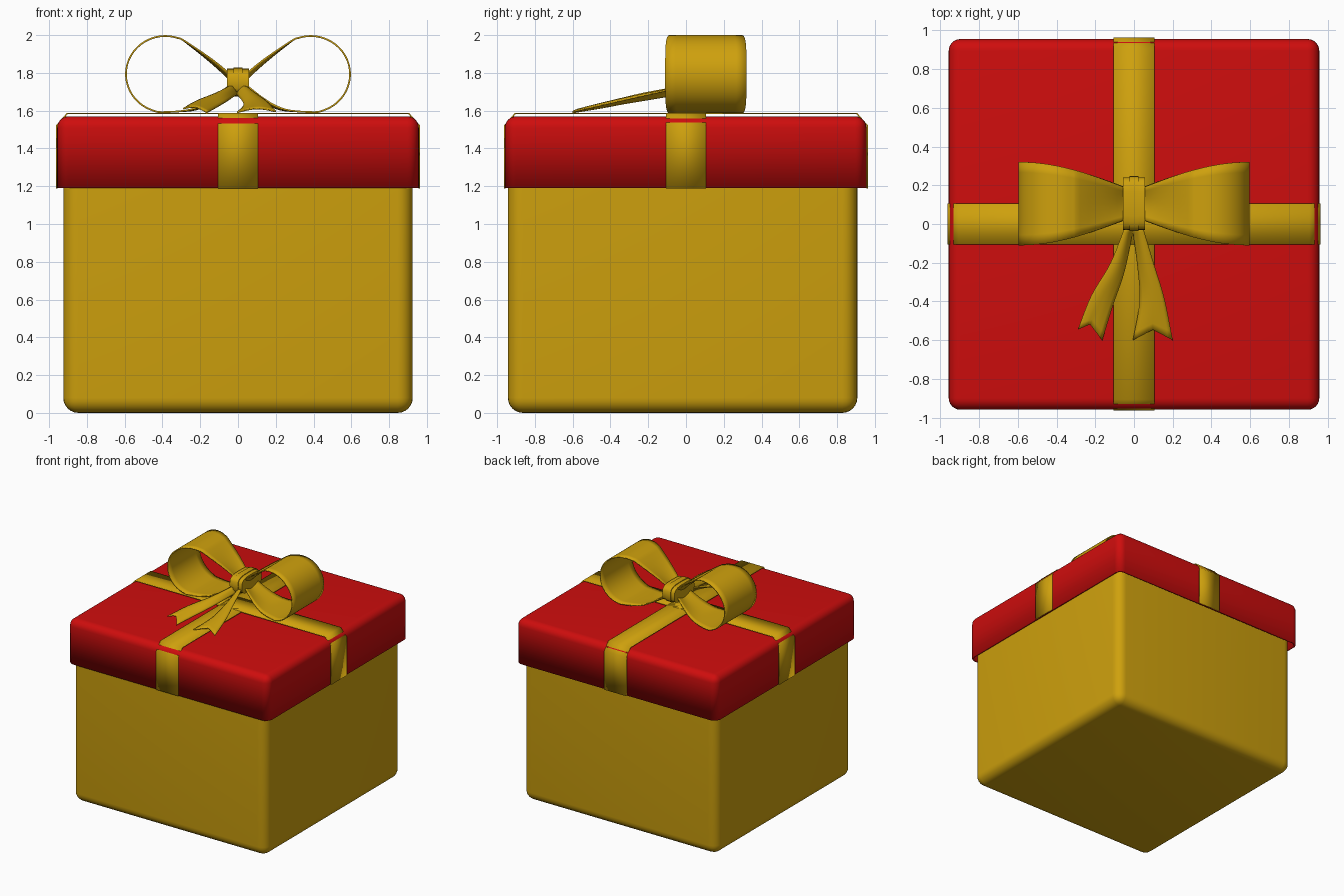
import bpy, bmesh, math
from mathutils import Vector

if "Cube" in bpy.data.objects:
    bpy.data.objects.remove(bpy.data.objects["Cube"])


def material(name, rgb):
    m = bpy.data.materials.new(name)
    m.use_nodes = True
    col = (*rgb, 1)
    m.diffuse_color = col
    m.node_tree.nodes["Principled BSDF"].inputs["Base Color"].default_value = col
    return m


gold = material("gold", (0.62, 0.355, 0.004))
red = material("red", (0.62, 0.004, 0.004))


def finish(name, bm, mat, angle=40):
    bmesh.ops.recalc_face_normals(bm, faces=bm.faces)
    mesh = bpy.data.meshes.new(name)
    bm.to_mesh(mesh)
    bm.free()
    ob = bpy.data.objects.new(name, mesh)
    bpy.context.collection.objects.link(ob)
    mesh.materials.append(mat)
    bpy.ops.object.select_all(action="DESELECT")
    ob.select_set(True)
    bpy.context.view_layer.objects.active = ob
    bpy.ops.object.shade_smooth_by_angle(angle=math.radians(angle))
    return ob


def rounded_box(name, half, y, z0, z1, radius, sharp_z, mat):
    """Box with every edge rounded except those around the face at sharp_z."""
    bm = bmesh.new()
    bmesh.ops.create_cube(bm, size=2)
    for v in bm.verts:
        v.co = (v.co.x * half, v.co.y * half + y, z1 if v.co.z > 0 else z0)
    edges = [e for e in bm.edges
             if not all(abs(v.co.z - sharp_z) < 1e-4 for v in e.verts)]
    bmesh.ops.bevel(bm, geom=edges, offset=radius, segments=6,
                    profile=0.5, affect="EDGES")
    return bm


def sheet(rows, name, thickness, angle=50):
    """Thin ribbon surface through rows of points."""
    bm = bmesh.new()
    grid = [[bm.verts.new(p) for p in row] for row in rows]
    for a, b in zip(grid, grid[1:]):
        for i in range(len(a) - 1):
            bm.faces.new((a[i], a[i + 1], b[i + 1], b[i]))
    ob = finish(name, bm, gold, angle)
    sol = ob.modifiers.new("thickness", "SOLIDIFY")
    sol.thickness = thickness
    sol.offset = 0
    return ob


def spline(points, steps):
    """Catmull-Rom curve through the points."""
    p = [Vector(q) for q in points]
    p = [2 * p[0] - p[1]] + p + [2 * p[-1] - p[-2]]
    out = []
    for a, b, c, d in zip(p, p[1:], p[2:], p[3:]):
        for k in range(steps):
            t = k / steps
            out.append(0.5 * (2 * b + (c - a) * t + (2 * a - 5 * b + 4 * c - d) * t * t
                              + (3 * b - a - 3 * c + d) * t ** 3))
    return out + [p[-2]]


# Box body
finish("box_body", rounded_box("body", 0.925, -0.018, 0, 1.5, 0.08, 1.5, gold), gold)

# Lid: open underneath, with thin walls
bm = rounded_box("lid", 0.957, -0.002, 1.19, 1.57, 0.06, 1.19, red)
bmesh.ops.delete(bm, geom=[f for f in bm.faces if f.calc_center_median().z < 1.191],
                 context="FACES")
lid = finish("box_lid", bm, red)
wall = lid.modifiers.new("wall", "SOLIDIFY")
wall.thickness = 0.015
wall.offset = -1

# Two flat ribbons crossing over the lid
right = [(0.904, 1.585), (0.96, 1.52), (0.96, 1.188)]
path = [(-s, z) for s, z in reversed(right)] + right
for name, along_x in (("ribbon_across", True), ("ribbon_front_to_back", False)):
    rows = [[(s, w, z) if along_x else (w, s, z) for w in (-0.105, 0.105)]
            for s, z in path]
    sheet(rows, name, 0.008, 15)

# Bow loops: teardrop path, narrowing and creased towards the knot
BOW_Y = 0.105
arc = [(0.385 + 0.208 * math.cos(math.radians(a)), 1.793 + 0.202 * math.sin(math.radians(a)))
       for a in range(120, -96, -12)]
loop = spline([(0.02, 1.775), (0.13, 1.865)] + arc
              + [(0.28, 1.6), (0.2, 1.625), (0.12, 1.675), (0.02, 1.755)], 3)
for name, side in (("bow_loop_left", 1), ("bow_loop_right", -1)):
    rows = []
    for x, z in loop:
        t = min(max((x - 0.05) / 0.54, 0), 1)
        half = 0.085 + 0.13 * math.sin(t * math.pi / 2)
        crease = 0.03 * max(0, 1 - t * 2.2)
        rows.append([(side * x, BOW_Y + half * w / 4,
                      z - crease * math.cos(w / 4 * math.pi / 2)) for w in range(-4, 5)])
    sheet(rows, name, 0.009)

# Knot: band wrapped around the middle, with a raised centre strip
for name, half_x, grow in (("knot_band", 0.058, 0), ("knot_strip", 0.024, 0.006)):
    bm = bmesh.new()
    ring = []
    for k in range(24):
        a = 2 * math.pi * k / 24
        c, s = math.cos(a), math.sin(a)
        ring.append(bm.verts.new((-half_x,
                    BOW_Y + (0.136 + grow) * math.copysign(abs(c) ** 0.6, c),
                    1.752 + (0.07 + grow) * math.copysign(abs(s) ** 0.6, s))))
    face = bm.faces.new(ring)
    ext = bmesh.ops.extrude_face_region(bm, geom=[face])
    for v in ext["geom"]:
        if isinstance(v, bmesh.types.BMVert):
            v.co.x += 2 * half_x
    finish(name, bm, gold)

# Hanging tails: two edge curves, an arched middle and a notched end
tails = {
    "bow_tail_right": ([(-0.04, 0.0, 1.73), (-0.12, -0.2, 1.69), (-0.22, -0.37, 1.65),
                        (-0.29, -0.545, 1.61)],
                       [(0.0, 0.0, 1.69), (-0.05, -0.24, 1.655), (-0.11, -0.42, 1.62),
                        (-0.165, -0.6, 1.59)]),
    "bow_tail_left": ([(-0.01, 0.0, 1.69), (0.02, -0.22, 1.655), (0.03, -0.4, 1.625),
                       (-0.005, -0.6, 1.59)],
                      [(0.04, 0.0, 1.73), (0.1, -0.2, 1.685), (0.155, -0.38, 1.645),
                       (0.2, -0.6, 1.595)]),
}
for name, (edge_a, edge_b) in tails.items():
    a_pts, b_pts = spline(edge_a, 5), spline(edge_b, 5)
    rows = []
    for i, (a, b) in enumerate(zip(a_pts, b_pts)):
        t = i / (len(a_pts) - 1)
        row = []
        for w in range(9):
            u = w / 8
            p = a.lerp(b, u)
            bump = 1 - abs(2 * u - 1)
            p.z += 0.018 * math.sin(math.pi * u)
            p.y += 0.055 * bump * t ** 3
            row.append(p)
        rows.append(row)
    sheet(rows, name, 0.008)
